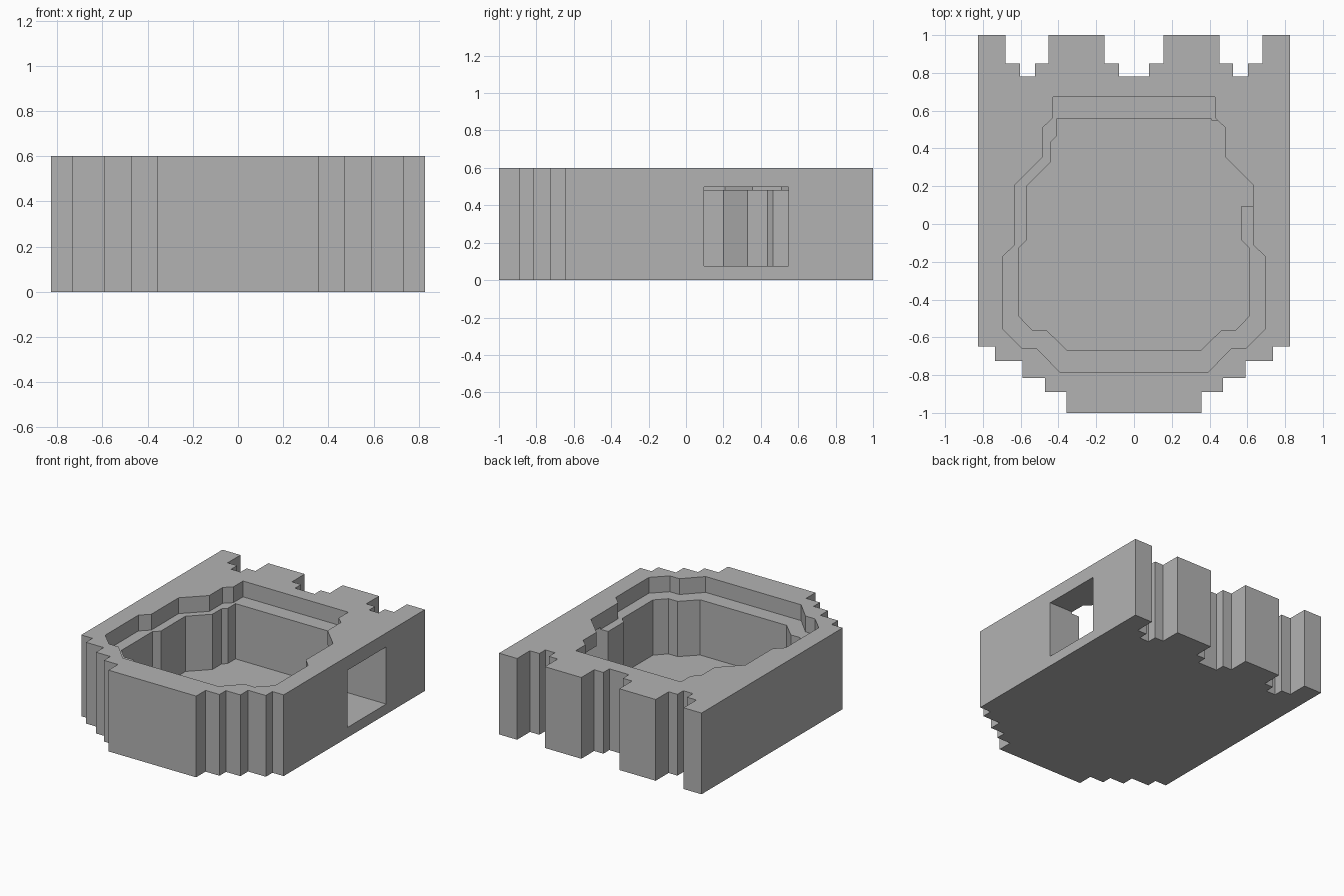
import bpy
import bmesh

cube = bpy.data.objects.get("Cube")
if cube:
    bpy.data.objects.remove(cube, do_unlink=True)

grey = bpy.data.materials.new("plain_grey")
grey.use_nodes = True
colour = (0.45, 0.45, 0.45, 1)
grey.diffuse_color = colour
grey.node_tree.nodes["Principled BSDF"].inputs["Base Color"].default_value = colour


def prism(name, outline, bottom, top):
    """Extrude a closed outline between two heights."""
    mesh = bpy.data.meshes.new(name)
    bm = bmesh.new()
    base = bm.faces.new([bm.verts.new((x, y, bottom)) for x, y in outline])
    lid = bmesh.ops.extrude_face_region(bm, geom=[base])["geom"]
    verts = [v for v in lid if isinstance(v, bmesh.types.BMVert)]
    bmesh.ops.translate(bm, verts=verts, vec=(0, 0, top - bottom))
    bmesh.ops.recalc_face_normals(bm, faces=bm.faces)
    bm.to_mesh(mesh)
    bm.free()
    mesh.materials.append(grey)
    obj = bpy.data.objects.new(name, mesh)
    bpy.context.collection.objects.link(obj)
    return obj


def mirrored(half):
    """Complete a right-hand half outline across x = 0."""
    return half + [(-x, y) for x, y in reversed(half)]


def cut(target, cutter):
    cutter.hide_render = True
    mod = target.modifiers.new(cutter.name, "BOOLEAN")
    mod.operation = "DIFFERENCE"
    mod.solver = "EXACT"
    mod.object = cutter
    bpy.context.view_layer.objects.active = target
    bpy.ops.object.modifier_apply(modifier=mod.name)
    bpy.data.objects.remove(cutter, do_unlink=True)


# Outer block: stepped notches at the back, stepped corners at the front
back = [(0.08, 0.78), (0.08, 0.85), (0.155, 0.85), (0.155, 1), (0.453, 1),
        (0.453, 0.85), (0.525, 0.85), (0.525, 0.78), (0.603, 0.78),
        (0.603, 0.85), (0.68, 0.85), (0.68, 1), (0.827, 1)]
front = [(0.827, -0.648), (0.735, -0.648), (0.735, -0.725), (0.59, -0.725),
         (0.59, -0.815), (0.472, -0.815), (0.472, -0.89), (0.358, -0.89),
         (0.358, -1)]
housing = prism("housing", mirrored(back + front), 0, 0.6)

# Deep inner cavity
cavity = [(0.41, 0.556), (0.41, 0.466), (0.44, 0.435), (0.44, 0.33),
          (0.57, 0.2), (0.57, -0.087), (0.611, -0.128), (0.611, -0.487),
          (0.537, -0.563), (0.462, -0.563), (0.353, -0.67)]
cut(housing, prism("cavity_cutter", mirrored(cavity), 0.075, 0.7))

# Wider shallow recess that leaves a ledge around the cavity
recess = [(0.43, 0.673), (0.43, 0.56), (0.483, 0.511), (0.483, 0.355),
          (0.631, 0.208), (0.631, -0.11), (0.694, -0.172), (0.694, -0.558),
          (0.593, -0.658), (0.515, -0.658), (0.39, -0.787)]
cut(housing, prism("recess_cutter", mirrored(recess), 0.483, 0.7))

# Rectangular opening through the left wall
opening = [(0.3, 0.095), (0.95, 0.095), (0.95, 0.548), (0.3, 0.548)]
cut(housing, prism("opening_cutter", opening, 0.075, 0.497))
